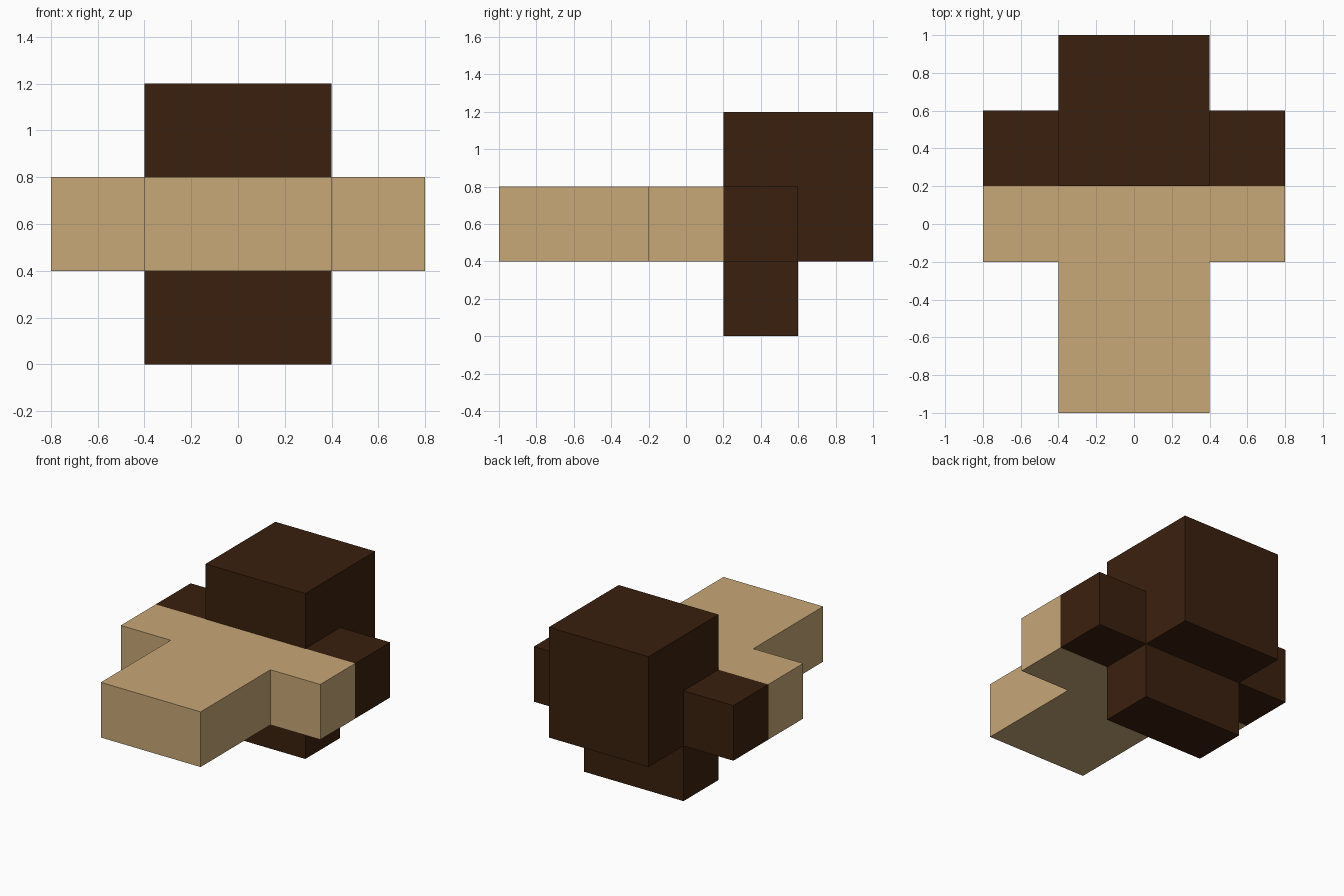
import bpy
import bmesh

if "Cube" in bpy.data.objects:
    bpy.data.objects.remove(bpy.data.objects["Cube"])


def srgb(*rgb):
    lin = [((c / 255 + 0.055) / 1.055) ** 2.4 if c > 10 else c / 255 / 12.92 for c in rgb]
    return (*lin, 1.0)


def material(name, colour):
    m = bpy.data.materials.new(name)
    m.diffuse_color = colour
    m.use_nodes = True
    m.node_tree.nodes["Principled BSDF"].inputs["Base Color"].default_value = m.diffuse_color
    return m


tan = material("light tan", srgb(200, 168, 120))
brown = material("dark brown", srgb(58, 32, 13))


def prism(name, half_outline, z0, z1, mat):
    """Extrude an outline, given for x > 0 from front to back and mirrored in x."""
    outline = half_outline + [(-x, y) for x, y in reversed(half_outline)]
    bm = bmesh.new()
    face = bm.faces.new([bm.verts.new((x, y, z0)) for x, y in outline])
    ext = bmesh.ops.extrude_face_region(bm, geom=[face])
    top = [v for v in ext["geom"] if isinstance(v, bmesh.types.BMVert)]
    bmesh.ops.translate(bm, verts=top, vec=(0, 0, z1 - z0))
    bmesh.ops.recalc_face_normals(bm, faces=bm.faces)
    me = bpy.data.meshes.new(name)
    bm.to_mesh(me)
    bm.free()
    me.materials.append(mat)
    ob = bpy.data.objects.new(name, me)
    bpy.context.collection.objects.link(ob)


# T-shaped light slab at the front
prism("front_slab", [(0.4, -1.0), (0.4, -0.2), (0.8, -0.2), (0.8, 0.2)], 0.4, 0.8, tan)

# Dark middle layer: side wings and the lower half of the rear block
prism("middle_layer", [(0.8, 0.2), (0.8, 0.6), (0.4, 0.6), (0.4, 1.0)], 0.4, 0.8, brown)

# Raised upper half of the rear block
prism("upper_block", [(0.4, 0.2), (0.4, 1.0)], 0.8, 1.2, brown)

# Foot under the middle
prism("foot", [(0.4, 0.2), (0.4, 0.6)], 0.0, 0.4, brown)
